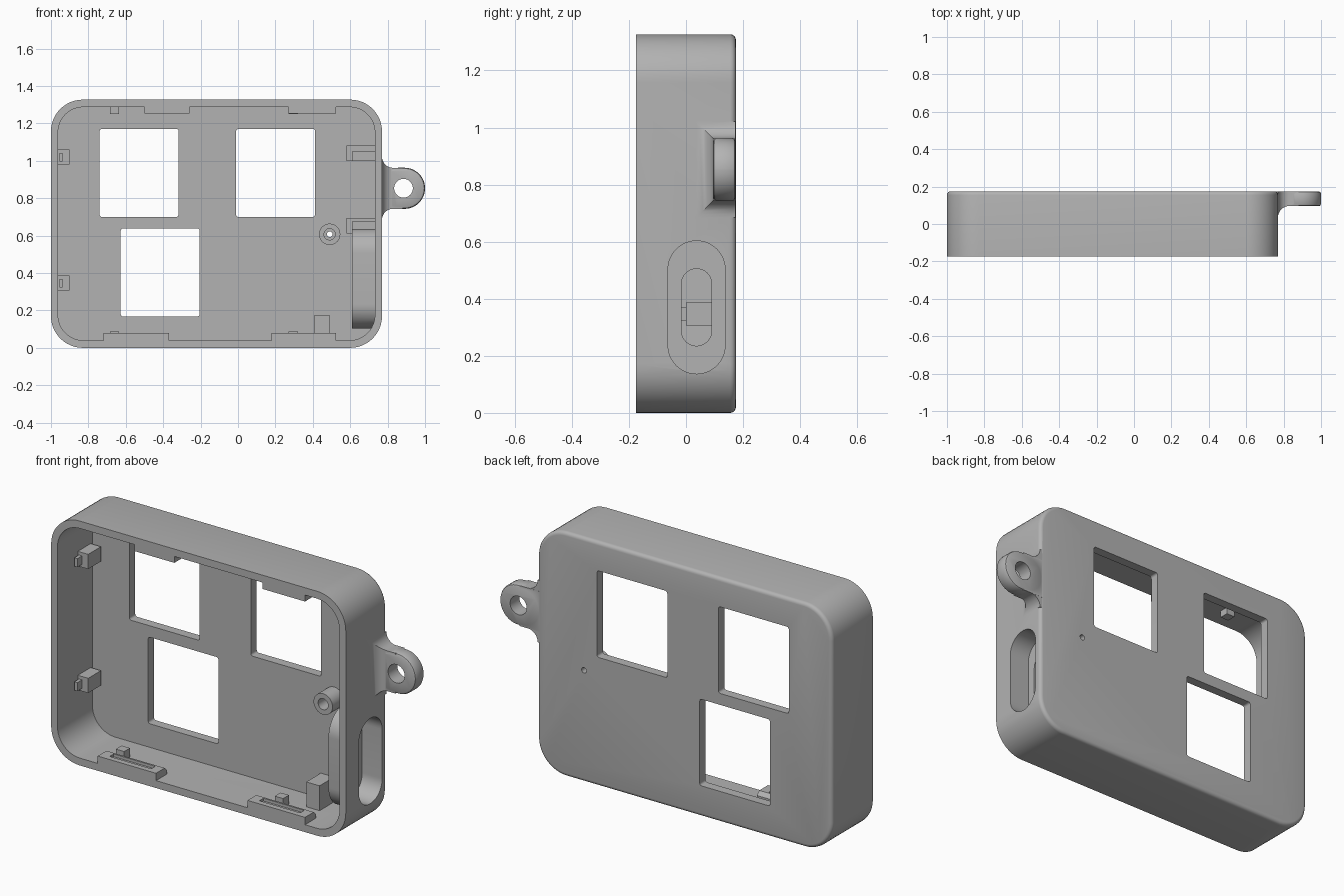
import bpy, bmesh, math

if "Cube" in bpy.data.objects:
    bpy.data.objects.remove(bpy.data.objects["Cube"])

grey = bpy.data.materials.new("plain grey plastic")
grey.use_nodes = True
COLOUR = (0.45, 0.45, 0.45, 1)
grey.diffuse_color = COLOUR
grey.node_tree.nodes["Principled BSDF"].inputs["Base Color"].default_value = COLOUR


def rounded(u0, u1, v0, v1, r, inset=0.0, n=12):
    """Rounded rectangle outline, optionally shrunk by inset."""
    u0, u1, v0, v1, r = u0 + inset, u1 - inset, v0 + inset, v1 - inset, r - inset
    corners = [(u1 - r, v1 - r), (u0 + r, v1 - r), (u0 + r, v0 + r), (u1 - r, v0 + r)]
    pts = []
    for k, (cu, cv) in enumerate(corners):
        for i in range(n + 1):
            a = math.pi / 2 * (k + i / n)
            pts.append((cu + r * math.cos(a), cv + r * math.sin(a)))
    return pts


def loft(name, sections, axis="y"):
    """Skin a list of (position, outline) sections and cap both ends."""
    bm = bmesh.new()
    rings = []
    for pos, outline in sections:
        rings.append([bm.verts.new((u, pos, v) if axis == "y" else (pos, u, v))
                      for u, v in outline])
    for a, b in zip(rings, rings[1:]):
        for i in range(len(a)):
            j = (i + 1) % len(a)
            bm.faces.new((a[i], a[j], b[j], b[i]))
    bm.faces.new(rings[0])
    bm.faces.new(rings[-1])
    bmesh.ops.remove_doubles(bm, verts=bm.verts, dist=1e-5)
    bmesh.ops.recalc_face_normals(bm, faces=bm.faces)
    mesh = bpy.data.meshes.new(name)
    bm.to_mesh(mesh)
    bm.free()
    mesh.materials.append(grey)
    ob = bpy.data.objects.new(name, mesh)
    bpy.context.collection.objects.link(ob)
    return ob


def prism(name, outline, p0, p1, axis="y"):
    return loft(name, [(p0, outline), (p1, outline)], axis)


def box(name, x0, x1, y0, y1, z0, z1):
    return prism(name, [(x0, z0), (x1, z0), (x1, z1), (x0, z1)], y0, y1)


def disc(name, x, z, r, y0, y1):
    return prism(name, rounded(x - r, x + r, z - r, z + r, r * 0.9999), y0, y1)


def combine(target, other, operation):
    """Apply a boolean and discard the second body."""
    mod = target.modifiers.new("boolean", "BOOLEAN")
    mod.operation, mod.object, mod.solver = operation, other, "EXACT"
    bpy.ops.object.select_all(action="DESELECT")
    bpy.context.view_layer.objects.active = target
    target.select_set(True)
    bpy.ops.object.modifier_apply(modifier=mod.name)
    bpy.data.objects.remove(other)


def smooth(ob):
    bpy.ops.object.select_all(action="DESELECT")
    bpy.context.view_layer.objects.active = ob
    ob.select_set(True)
    bpy.ops.object.shade_smooth_by_angle(angle=math.radians(30))


FRONT, BACK, FLOOR = -0.175, 0.175, 0.125

# Open tray: inner floor, inner wall, rim, outer wall, softened back edge
OUTER = (-1.0, 0.77, 0.0, 1.327, 0.17)
INNER = (-0.962, 0.732, 0.04, 1.287, 0.135)
sections = [(FLOOR, rounded(*INNER)), (FRONT, rounded(*INNER)), (FRONT, rounded(*OUTER))]
for i in range(5):
    a = math.pi / 2 * i / 4
    sections.append((BACK - 0.02 + 0.02 * math.sin(a),
                     rounded(*OUTER, inset=0.02 * (1 - math.cos(a)))))
case = loft("case_shell", sections)

# Raised pocket behind the side slot
SLOT_Y, SLOT_Z = 0.037, 0.37


def stadium(half_w, half_h):
    return rounded(SLOT_Y - half_w, SLOT_Y + half_w, SLOT_Z - half_h, SLOT_Z + half_h,
                   half_w * 0.999)


combine(case, prism("pocket", stadium(0.132, 0.268), 0.61, 0.75, "x"), "UNION")

# Side lug: rounded tab plus a concave flare into the wall
LUG_X, LUG_Z, LUG_R = 0.89, 0.853, 0.11
lug_outline = (0.75, LUG_X + LUG_R, LUG_Z - LUG_R, LUG_Z + LUG_R, LUG_R * 0.999)
lug_sections = [(0.095, 0.012), (0.099, 0.004), (0.107, 0),
                (0.162, 0), (0.170, 0.004), (0.174, 0.012)]
lug = loft("strap_lug", [(y, rounded(*lug_outline, inset=s)) for y, s in lug_sections])
# Square the hidden root so it meets the wall fully
combine(lug, box("lug_root", 0.745, LUG_X - 0.01, 0.0955, 0.1735,
                 LUG_Z - 0.1095, LUG_Z + 0.1095), "UNION")
FLARE = 0.06
flare = []
for i in range(9):
    d = FLARE * (1 - math.cos(math.pi / 2 * i / 8))
    f = FLARE - math.sqrt(max(0, FLARE ** 2 - (FLARE - d) ** 2)) - 0.001
    h, y = LUG_R + f, 0.095 - f
    ring = [(y, LUG_Z - h), (0.173, LUG_Z - h), (0.173, LUG_Z + h), (y, LUG_Z + h)]
    if i == 0:
        flare.append((0.752, ring))
    flare.append((0.77 + d, ring))
combine(lug, loft("lug_flare", flare, "x"), "UNION")
combine(lug, disc("lug_hole", 0.885, LUG_Z, 0.05, 0, 0.3), "DIFFERENCE")
combine(case, lug, "UNION")

# Side slot: wide recess, then narrow opening
combine(case, prism("recess", stadium(0.1, 0.233), 0.65, 0.9, "x"), "DIFFERENCE")
combine(case, prism("slot", stadium(0.053, 0.135), 0.5, 0.9, "x"), "DIFFERENCE")

# Three windows through the back
for x, z in ((-0.74, 0.70), (-0.01, 0.70), (-0.627, 0.168)):
    window = rounded(x, x + 0.422, z, z + 0.47, 0.012, n=4)
    combine(case, prism("window", window, 0.08, 0.3), "DIFFERENCE")

# Latch ledges along the bottom and top of the rim
for x0, x1 in ((-0.72, -0.37), (0.18, 0.525)):
    ledge = prism("ledge", [(FRONT, 0.02), (-0.08, 0.02), (-0.08, 0.06), (-0.1, 0.08),
                            (FRONT, 0.08)], x0, x1, "x")
    combine(ledge, box("groove", x0 + 0.05, x1 - 0.05, -0.145, -0.11, 0.065, 0.1),
            "DIFFERENCE")
    combine(case, ledge, "UNION")
for x0, x1 in ((-0.5, -0.26), (0.27, 0.525)):
    ledge = prism("ledge", [(FRONT, 1.305), (-0.08, 1.305), (-0.08, 1.27), (-0.1, 1.252),
                            (FRONT, 1.252)], x0, x1, "x")
    combine(case, ledge, "UNION")

# Pin hole
PIN_X, PIN_Z = 0.49, 0.607
combine(case, disc("pin_hole", PIN_X, PIN_Z, 0.015, 0, 0.3), "DIFFERENCE")
smooth(case)

# Hollow post around the pin hole
post = disc("pin_post", PIN_X, PIN_Z, 0.057, 0.03, 0.127)
combine(post, disc("post_bore", PIN_X, PIN_Z, 0.03, 0, 0.1), "DIFFERENCE")
combine(post, disc("post_pin_hole", PIN_X, PIN_Z, 0.015, 0, 0.3), "DIFFERENCE")
smooth(post)

# Small tabs on the bottom and top walls
for side, x in (("right", -0.685), ("left", 0.27)):
    box(f"bottom_tab_{side}", x, x + 0.05, -0.07, -0.02, 0.03, 0.087)
    box(f"top_tab_{side}", x, x + 0.05, -0.07, -0.02, 1.25, 1.295)

# Board clips on the right wall: block with a small prong
for name, z in (("upper", 0.98), ("lower", 0.307)):
    box(f"right_clip_{name}", -0.97, -0.9, 0.0, 0.11, z, z + 0.08)
    box(f"right_prong_{name}", -0.955, -0.937, -0.04, 0.01, z + 0.016, z + 0.062)

# Board clips on the left wall
for name, z, z_arm in (("upper", 1.0, 1.0), ("lower", 0.612, 0.625)):
    box(f"left_clip_{name}", 0.58, 0.74, 0.05, 0.128, z, z + 0.083)
    box(f"left_arm_{name}", 0.61, 0.74, 0.0, 0.06, z_arm, z_arm + 0.05)

# Support block on the bottom wall
box("support_block", 0.41, 0.49, 0.0, 0.127, 0.03, 0.175)
